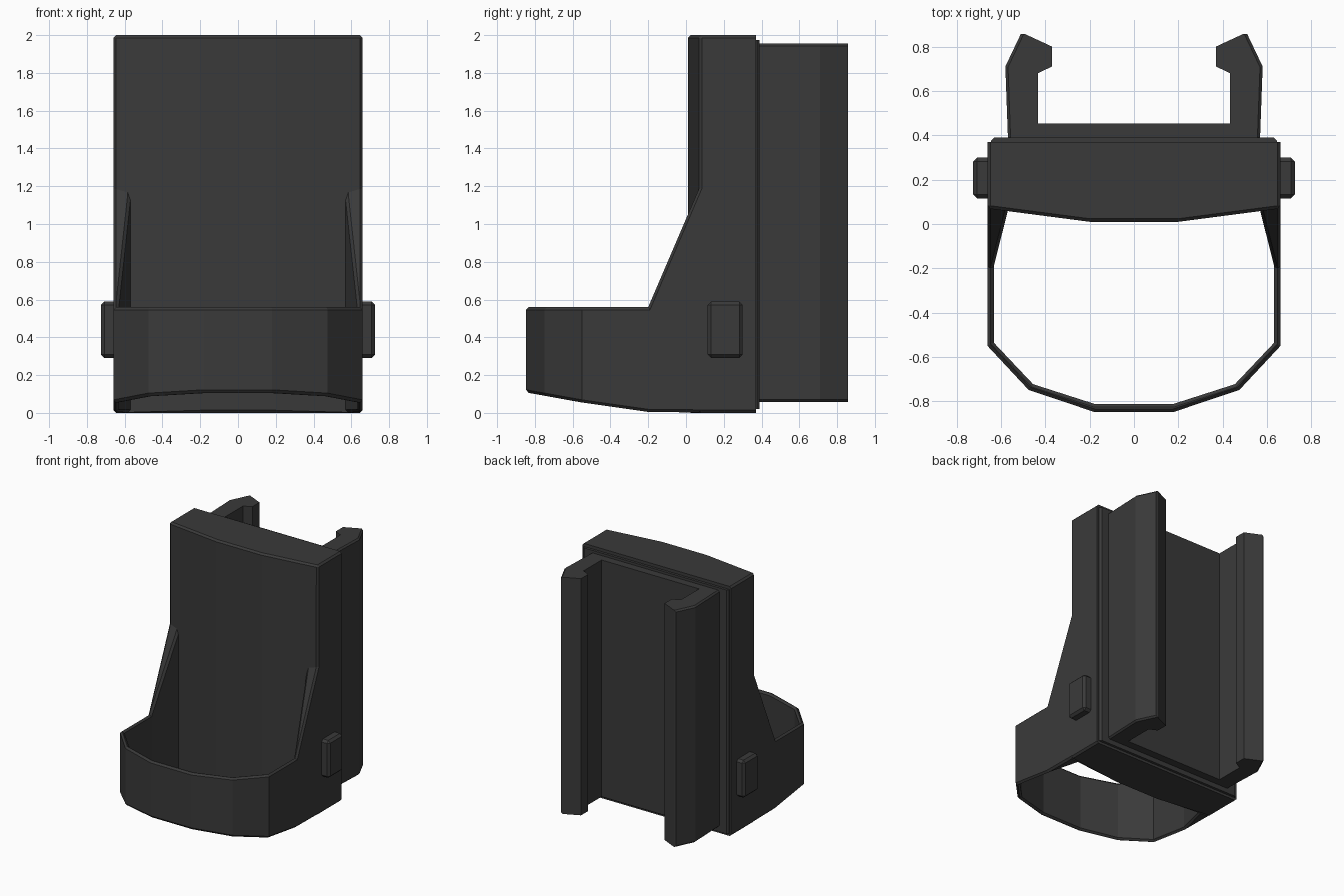
import bpy, bmesh, math
from mathutils import Vector

if "Cube" in bpy.data.objects:
    bpy.data.objects.remove(bpy.data.objects["Cube"])

mat = bpy.data.materials.new("charcoal plastic")
mat.diffuse_color = (0.042, 0.042, 0.042, 1)
mat.use_nodes = True
mat.node_tree.nodes["Principled BSDF"].inputs["Base Color"].default_value = mat.diffuse_color


def mirror_profile(right):
    """Close a right-half outline with its mirrored left half."""
    return right + [(-x, y) for x, y in reversed(right)]


def prism(name, pts, lo, hi, axis="z"):
    """Extrude a 2D outline along z (points x,y) or x (points y,z)."""
    place = (lambda p, t: (p[0], p[1], t)) if axis == "z" else (lambda p, t: (t, p[0], p[1]))
    bm = bmesh.new()
    face = bm.faces.new([bm.verts.new(place(p, lo)) for p in pts])
    ext = bmesh.ops.extrude_face_region(bm, geom=[face])
    d = Vector(place((0, 0), hi - lo))
    bmesh.ops.translate(bm, vec=d, verts=[v for v in ext["geom"] if isinstance(v, bmesh.types.BMVert)])
    bmesh.ops.recalc_face_normals(bm, faces=bm.faces)
    me = bpy.data.meshes.new(name)
    bm.to_mesh(me)
    bm.free()
    ob = bpy.data.objects.new(name, me)
    bpy.context.collection.objects.link(ob)
    me.materials.append(mat)
    return ob


def boolean(ob, other, op):
    m = ob.modifiers.new("cut", "BOOLEAN")
    m.object, m.operation, m.solver = other, op, "EXACT"
    bpy.context.view_layer.objects.active = ob
    bpy.ops.object.modifier_apply(modifier=m.name)
    bpy.data.objects.remove(other)


def chamfer(ob, width, rule):
    """Bevel convex sharp edges that satisfy a rule."""
    bm = bmesh.new()
    bm.from_mesh(ob.data)
    bmesh.ops.remove_doubles(bm, verts=bm.verts, dist=0.0005)
    bmesh.ops.dissolve_limit(bm, angle_limit=0.02, verts=bm.verts, edges=bm.edges)
    edges = [e for e in bm.edges if len(e.link_faces) == 2
             and e.calc_face_angle_signed() > math.radians(60)
             and rule((e.verts[0].co + e.verts[1].co) / 2, e.verts[0].co - e.verts[1].co)]
    bmesh.ops.bevel(bm, geom=edges, offset=width, segments=1, profile=0.5,
                    affect="EDGES", clamp_overlap=False)
    bm.to_mesh(ob.data)
    bm.free()


# Cup walls: thin faceted loop, trimmed by the side silhouette
outer = [(0.66, 0.2), (0.66, -0.55), (0.475, -0.748), (0.18, -0.847)]
inner = [(0.57, 0.2), (0.57, 0.055), (0.632, -0.19), (0.632, -0.535), (0.455, -0.722), (0.175, -0.812)]
walls = prism("walls", mirror_profile(outer) + list(reversed(mirror_profile(inner))), -0.1, 1.6)
side = [(0.3, 0), (-0.2, 0.005), (-0.55, 0.055), (-0.9, 0.118), (-0.9, 0.56), (-0.2, 0.56),
        (0.15, 1.377), (0.3, 1.377)]
boolean(walls, prism("trim", side, -1, 1, "x"), "INTERSECT")

# Main body: bowed back slab joined with the cup walls
body = prism("holster_body", mirror_profile([(0.66, 0.37), (0.66, 0.07), (0.2, 0.01)]), 0, 2)
boolean(body, walls, "UNION")
chamfer(body, 0.014, lambda c, d: c.y < 0.36 and not (abs(d.z) > 0.1 and c.z < 0.57))

# Back plate behind the slab
plate = prism("back_plate", mirror_profile([(0.645, 0.36), (0.645, 0.375), (0.63, 0.39)]), 0.02, 1.975)

# Belt clip channel with hooked arms
clip = prism("clip_channel", mirror_profile([
    (0.568, 0.38), (0.58, 0.71), (0.51, 0.857), (0.493, 0.857), (0.37, 0.80), (0.37, 0.71),
    (0.432, 0.68), (0.432, 0.452)][::1]), 0.058, 1.955)
chamfer(clip, 0.012, lambda c, d: abs(d.z) < 0.01 and abs(c.x) > 0.52)

# Side buttons
for s, label in ((1, "right"), (-1, "left")):
    b = prism(label + "_button", [(0.115, 0.29), (0.30, 0.29), (0.30, 0.59), (0.115, 0.59)],
              *sorted((s * 0.64, s * 0.725)), "x")
    chamfer(b, 0.018, lambda c, d: abs(c.x) > 0.65)
